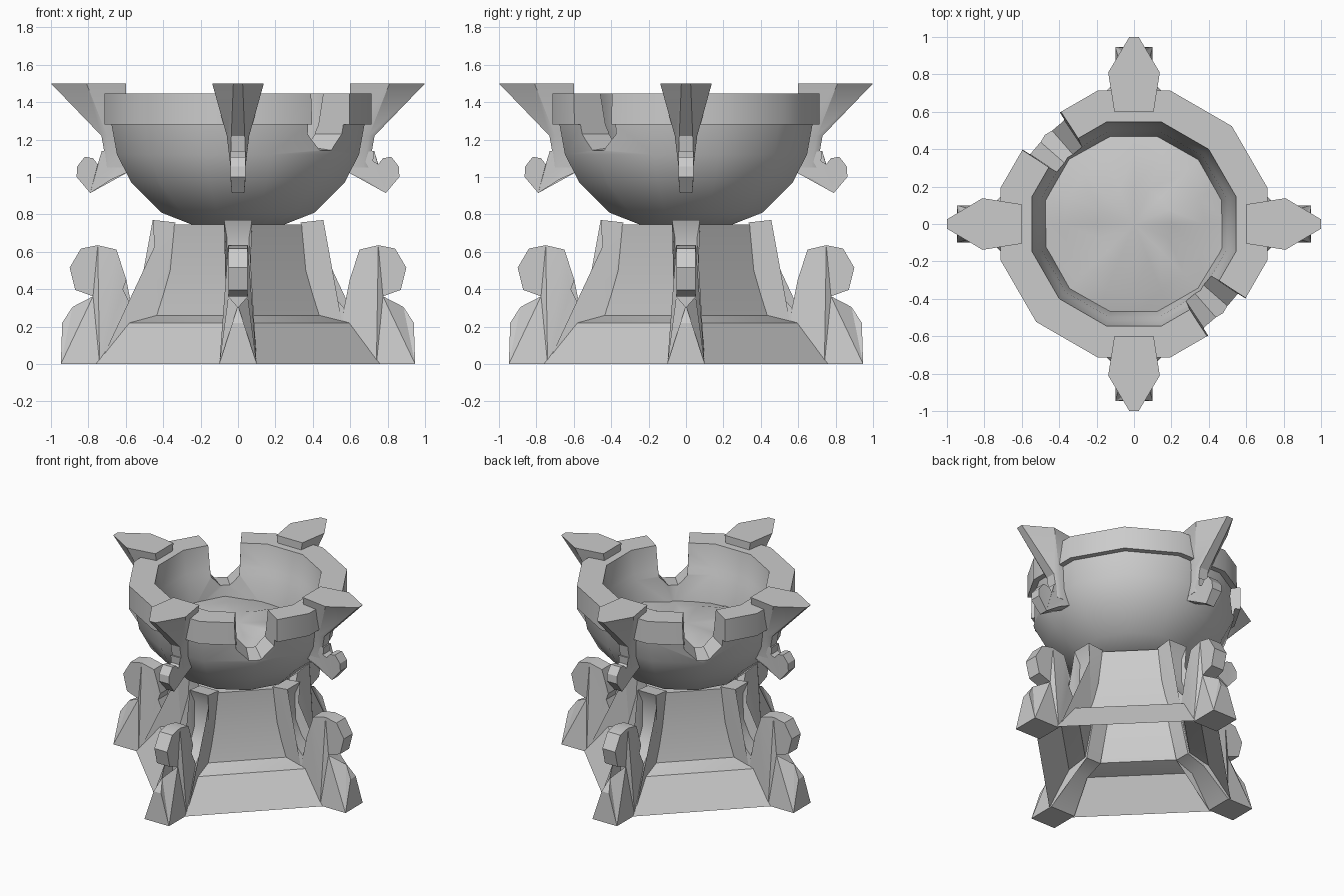
import bpy, bmesh, math, random
from mathutils import Matrix, Vector

if "Cube" in bpy.data.objects:
    bpy.data.objects.remove(bpy.data.objects["Cube"])

random.seed(4)
stone = bpy.data.materials.new("pale grey stone")
stone.diffuse_color = (0.6, 0.6, 0.6, 1)
stone.use_nodes = True
stone.node_tree.nodes["Principled BSDF"].inputs["Base Color"].default_value = stone.diffuse_color


def finish(bm, name, smooth=30):
    bmesh.ops.recalc_face_normals(bm, faces=bm.faces[:])
    me = bpy.data.meshes.new(name)
    bm.to_mesh(me)
    bm.free()
    me.materials.append(stone)
    ob = bpy.data.objects.new(name, me)
    bpy.context.collection.objects.link(ob)
    bpy.ops.object.select_all(action='DESELECT')
    ob.select_set(True)
    bpy.context.view_layer.objects.active = ob
    if smooth:
        bpy.ops.object.shade_smooth_by_angle(angle=math.radians(smooth))
    return ob


def spin4(bm):
    """Repeat the part on all four axes."""
    src = bm.verts[:] + bm.edges[:] + bm.faces[:]
    for k in range(1, 4):
        new = bmesh.ops.duplicate(bm, geom=src)["geom"]
        vs = [g for g in new if isinstance(g, bmesh.types.BMVert)]
        bmesh.ops.rotate(bm, verts=vs, cent=(0, 0, 0),
                         matrix=Matrix.Rotation(k * math.pi / 2, 3, 'Z'))


def plate(bm, profile):
    """Plate in the xz plane; each point is (x, z, half width)."""
    a = [bm.verts.new((x, -w, z)) for x, z, w in profile]
    b = [bm.verts.new((x, w, z)) for x, z, w in profile]
    sides = [bm.faces.new(a), bm.faces.new(b[::-1])]
    n = len(a)
    for i in range(n):
        j = (i + 1) % n
        bm.faces.new((a[j], a[i], b[i], b[j]))
    bmesh.ops.triangulate(bm, faces=sides)


def bridge(bm, rings):
    for a, b in zip(rings, rings[1:]):
        for i in range(len(a)):
            j = (i + 1) % len(a)
            bm.faces.new((a[i], a[j], b[j], b[i]))


# Pedestal: hollow four-sided stand with its corners on the axes
bm = bmesh.new()
levels = [(.76, .1, 0), (.6, .06, .22), (.44, .055, .26), (.37, .055, .5), (.36, .055, .745)]
rings = []
for r, w, z in levels:
    ring = []
    for k in range(4):
        rot = Matrix.Rotation(k * math.pi / 2, 3, 'Z')
        ring += [bm.verts.new(rot @ Vector((r, s * w, z))) for s in (-1, 1)]
    rings.append(ring)
bridge(bm, rings[2:])
bm.faces.new(rings[-1])
skirt = []
p, q, t = rings[:3]
for i in range(8):
    j = (i + 1) % 8
    if i % 2:
        skirt.append(bm.faces.new((p[i], p[j], q[j], t[j], t[i], q[i])))
    else:
        bm.faces.new((p[i], p[j], q[j], q[i]))
        bm.faces.new((q[i], q[j], t[j], t[i]))
bmesh.ops.triangulate(bm, faces=skirt)
finish(bm, "pedestal", 30)

# Scroll legs with pointed feet
bm = bmesh.new()
W = .052
plate(bm, [
    (.947, 0, .1), (.94, .22, .03), (.885, .305, .002), (.84, .2, .045), (.727, .2, .055),
    (.685, .235, W), (.69, .385, W), (.728, .443, W), (.775, .362, W), (.87, .396, W),
    (.9, .515, W), (.84, .617, W), (.75, .635, W), (.65, .612, W), (.597, .45, W),
    (.615, .4, W), (.567, .3, W), (.485, .39, W), (.433, .5, W), (.422, .68, .06),
    (.456, .77, .075), (.335, .757, .075), (.355, .5, .06), (.42, .25, .06),
    (.56, .2, .062), (.74, 0, .1)])
spin4(bm)
finish(bm, "scroll_legs", 30)

# Bowl: twelve-sided lathe with a heavy rim
bm = bmesh.new()
profile = [(.25, .743), (.425, .81), (.59, .97), (.67, 1.12), (.7, 1.28), (.74, 1.28),
           (.74, 1.445), (.565, 1.445), (.535, 1.28), (.515, 1.24), (.48, 1.02), (.3, .9)]
rings = []
for r, z in profile:
    rings.append([bm.verts.new((r * math.cos(a), r * math.sin(a), z))
                  for a in (math.radians(15 + 30 * k) for k in range(12))])
bridge(bm, rings)
bm.faces.new(rings[0])
bm.faces.new(rings[-1])
bowl = finish(bm, "bowl", 0)

# Cutter for the two broken gaps in the rim
bm = bmesh.new()
for angle in (-45, 135):
    rot = Matrix.Rotation(math.radians(angle), 3, 'Z')
    ends = []
    for d, w, zb in ((.95, .21, 1.1), (.33, .07, 1.17)):
        ends.append([bm.verts.new(rot @ Vector((d, y, z)))
                     for y, z in ((-w, 1.7), (-w * .9, 1.23), (-w * .3, zb + .01),
                                  (w * .3, zb + .01), (w * .9, 1.23), (w, 1.7))])
    bridge(bm, ends)
    bm.faces.new(ends[0])
    bm.faces.new(ends[1])
cutter = finish(bm, "gap_cutter", 0)
cutter.hide_render = True
mod = bowl.modifiers.new("gaps", 'BOOLEAN')
mod.operation = 'DIFFERENCE'
mod.object = cutter
mod.solver = 'EXACT'
bpy.ops.object.select_all(action='DESELECT')
bowl.select_set(True)
bpy.context.view_layer.objects.active = bowl
bpy.ops.object.modifier_apply(modifier="gaps")
bpy.ops.object.shade_smooth_by_angle(angle=math.radians(33))
bpy.data.objects.remove(cutter)

# Uneven filling inside the bowl
bm = bmesh.new()
rings = []
for r, z in ((.505, 1.06), (.38, 1.08), (.2, 1.1)):
    rings.append([bm.verts.new((r * math.cos(k * math.pi / 8), r * math.sin(k * math.pi / 8),
                                z + random.uniform(-.025, .025))) for k in range(16)])
bridge(bm, rings)
top = bm.verts.new((0, 0, 1.11))
for i in range(16):
    bm.faces.new((rings[-1][i], rings[-1][(i + 1) % 16], top))
finish(bm, "bowl_filling", 50)

# Flared horns around the rim
bm = bmesh.new()
sections = [(1.05, [(.7, .038), (.67, .04), (.59, .04)]),
            (1.22, [(.73, .036), (.7, .06), (.6, .055)]),
            (1.5, [(1.0, .025), (.81, .138), (.6, .105)])]
rings = []
for z, pts in sections:
    loop = [(x, -y) for x, y in pts[::-1]] + pts
    rings.append([bm.verts.new((x, y, z)) for x, y in loop])
bridge(bm, rings)
bm.faces.new(rings[0])
bm.faces.new(rings[-1])
spin4(bm)
finish(bm, "horns", 25)

# Small curls under the horns
bm = bmesh.new()
C = .04
plate(bm, [(.6, 1.12, C), (.728, 1.14, C), (.722, 1.085, C), (.75, 1.068, C), (.775, 1.1, C),
           (.82, 1.108, C), (.86, 1.055, C), (.863, 1.0, C), (.79, .914, .033),
           (.68, .985, C), (.58, 1.03, C)])
spin4(bm)
finish(bm, "horn_curls", 25)
